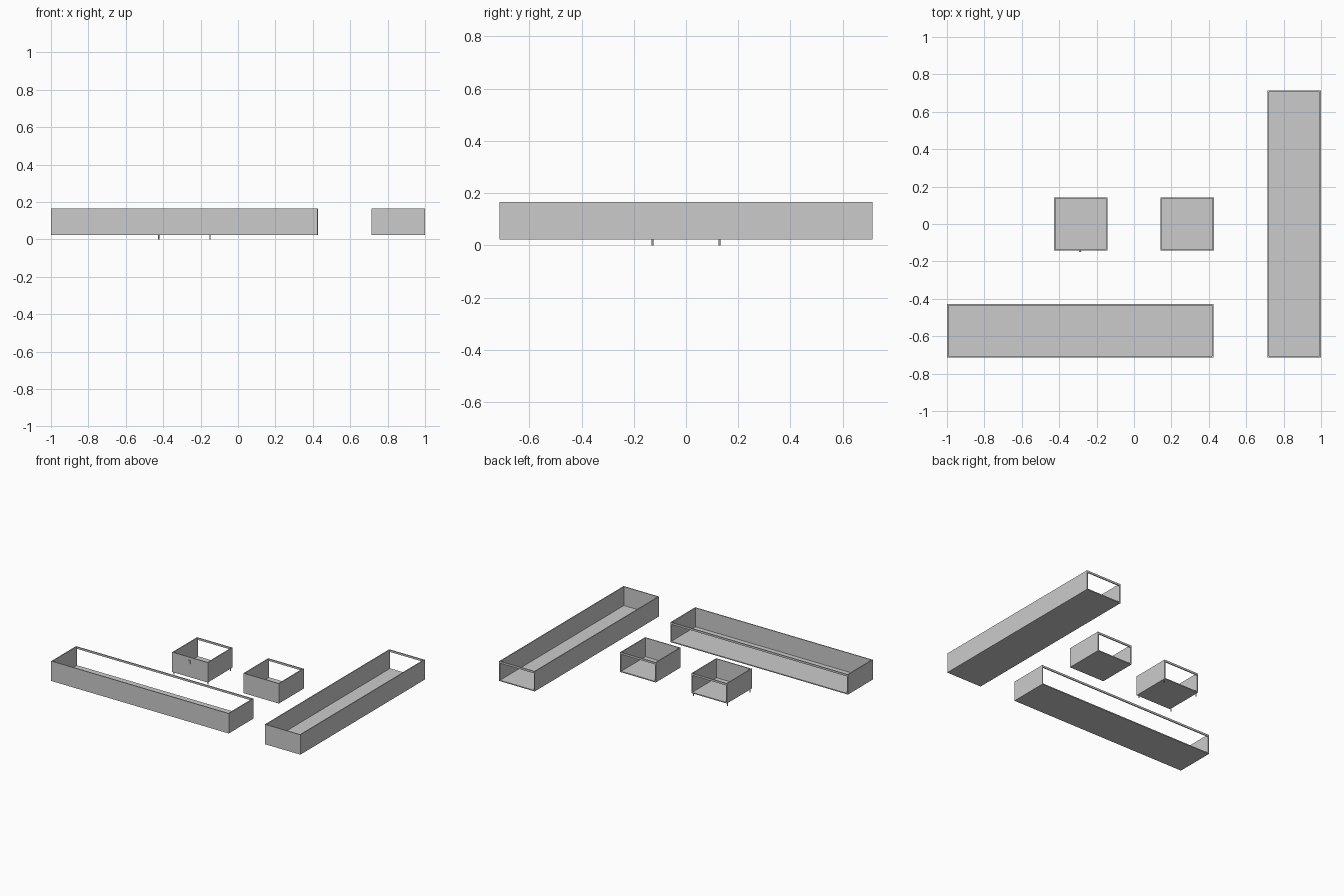
import bpy, bmesh
from mathutils import Vector

if "Cube" in bpy.data.objects:
    bpy.data.objects.remove(bpy.data.objects["Cube"])

T = 0.007            # board thickness
Z0, Z1 = 0.022, 0.166
RAIL = 0.014         # rail height


def boxes(name, spans):
    """One object made from axis-aligned boxes given as (x0,x1,y0,y1,z0,z1)."""
    bm = bmesh.new()
    for x0, x1, y0, y1, z0, z1 in spans:
        geo = bmesh.ops.create_cube(bm, size=1)
        for v in geo["verts"]:
            v.co = Vector((x1 if v.co.x > 0 else x0,
                           y1 if v.co.y > 0 else y0,
                           z1 if v.co.z > 0 else z0))
    me = bpy.data.meshes.new(name)
    bm.to_mesh(me)
    bm.free()
    ob = bpy.data.objects.new(name, me)
    bpy.context.collection.objects.link(ob)
    return ob


def cabinet(name, x0, x1, y0, y1):
    # floor, side walls, front panel and the top rail over the open back
    boxes(name + "_floor", [(x0 + T, x1 - T, y0 + T, y1, Z0, Z0 + T)])
    boxes(name + "_sides", [(x0, x0 + T, y0 + T, y1, Z0, Z1),
                            (x1 - T, x1, y0 + T, y1, Z0, Z1)])
    boxes(name + "_front_panel", [(x0, x1, y0, y0 + T, Z0, Z1)])
    boxes(name + "_back_rail", [(x0 + T, x1 - T, y1 - T, y1, Z1 - RAIL, Z1)])


cabinet("left_small_box", -0.428, -0.143, -0.1425, 0.1425)
cabinet("right_small_box", 0.143, 0.428, -0.1425, 0.1425)
cabinet("front_long_box", -1.0, 0.425, -0.713, -0.428)
cabinet("side_long_box", 0.715, 1.0, -0.713, 0.713)

# four small legs under the left box
for i, x in enumerate((-0.424, -0.150)):
    for j, y in enumerate((-0.128, 0.128)):
        bpy.ops.mesh.primitive_cylinder_add(vertices=12, radius=0.0035, depth=Z0,
                                            location=(x, y, Z0 / 2))
        bpy.context.object.name = f"leg_{i}_{j}"

# small pull on the front of the left box
cx = -0.2875
boxes("front_pull", [(cx - 0.007, cx + 0.007, -0.149, -0.146, 0.122, 0.146),
                     (cx - 0.003, cx + 0.003, -0.146, -0.1425, 0.122, 0.127),
                     (cx - 0.003, cx + 0.003, -0.146, -0.1425, 0.141, 0.146)])
